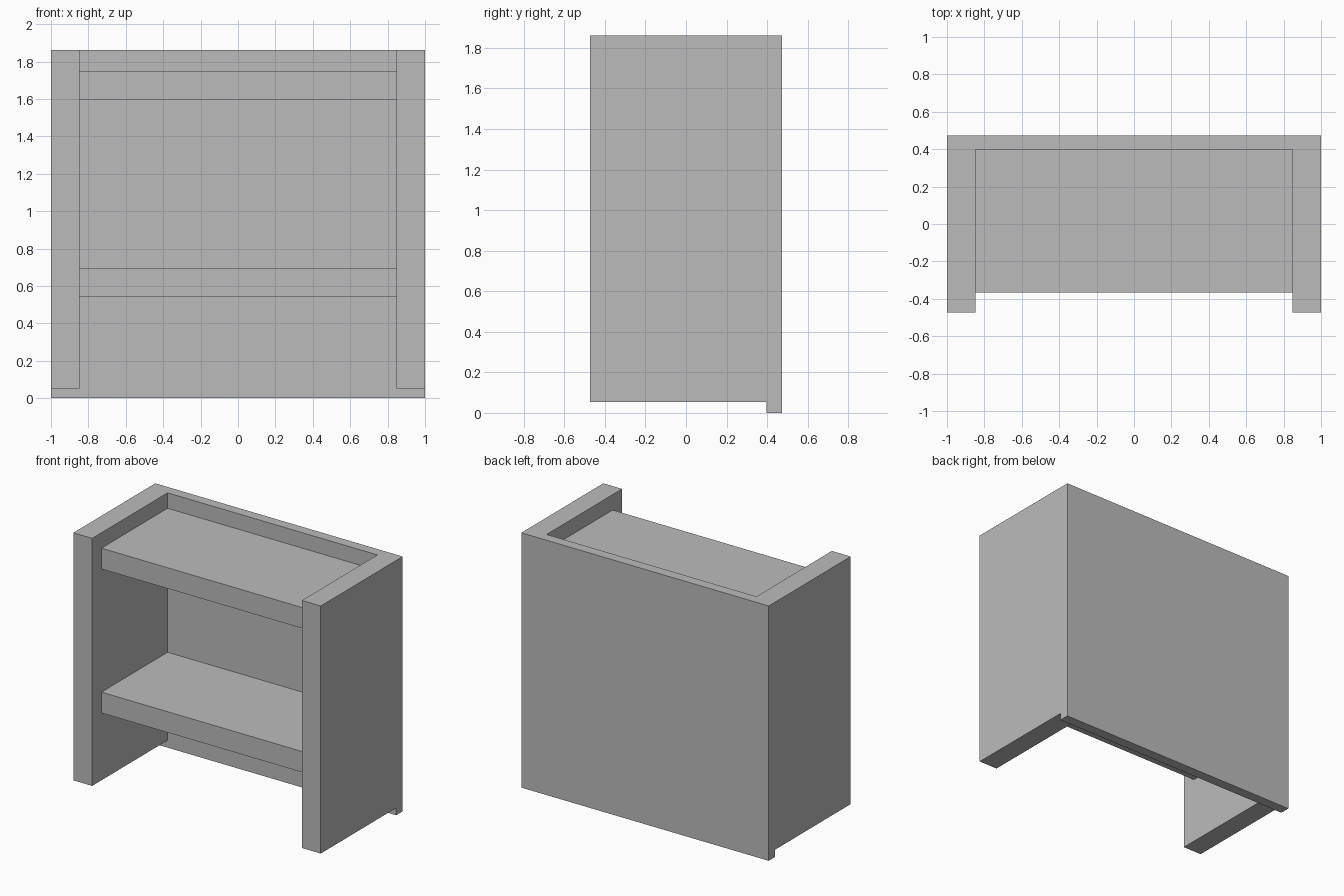
import bpy

# Remove the default cube only
default = bpy.data.objects.get("Cube")
if default:
    bpy.data.objects.remove(default, do_unlink=True)

# Single plain grey for the whole unit
GREY = (0.5, 0.5, 0.5, 1.0)
grey = bpy.data.materials.new("plain_grey")
grey.use_nodes = True
grey.diffuse_color = GREY
grey.node_tree.nodes["Principled BSDF"].inputs["Base Color"].default_value = GREY


def box(name, x, y, z):
    """Flat-faced board spanning the (low, high) range on each axis."""
    spans = (x, y, z)
    bpy.ops.mesh.primitive_cube_add(size=1, location=[(a + b) / 2 for a, b in spans])
    obj = bpy.context.object
    obj.name = obj.data.name = name
    obj.scale = [b - a for a, b in spans]
    bpy.ops.object.transform_apply(location=False, rotation=False, scale=True)
    obj.data.materials.append(grey)
    return obj


HALF_WIDTH, INNER = 1.0, 0.848
FRONT, BACK = -0.473, 0.473
BACK_INNER = 0.398
SHELF_FRONT = -0.365
TOP, SIDE_BOTTOM = 1.862, 0.053
SHELF_THICKNESS = 0.152

# Back board reaches the floor and spans the full width
box("back_panel", (-HALF_WIDTH, HALF_WIDTH), (BACK_INNER, BACK), (0, TOP))

# Side boards stop slightly above the floor
box("left_side", (INNER, HALF_WIDTH), (FRONT, BACK_INNER), (SIDE_BOTTOM, TOP))
box("right_side", (-HALF_WIDTH, -INNER), (FRONT, BACK_INNER), (SIDE_BOTTOM, TOP))

# Two shelves, set back from the front edge of the sides
for name, bottom in (("lower_shelf", 0.545), ("upper_shelf", 1.597)):
    box(name, (-INNER, INNER), (SHELF_FRONT, BACK_INNER),
        (bottom, bottom + SHELF_THICKNESS))
